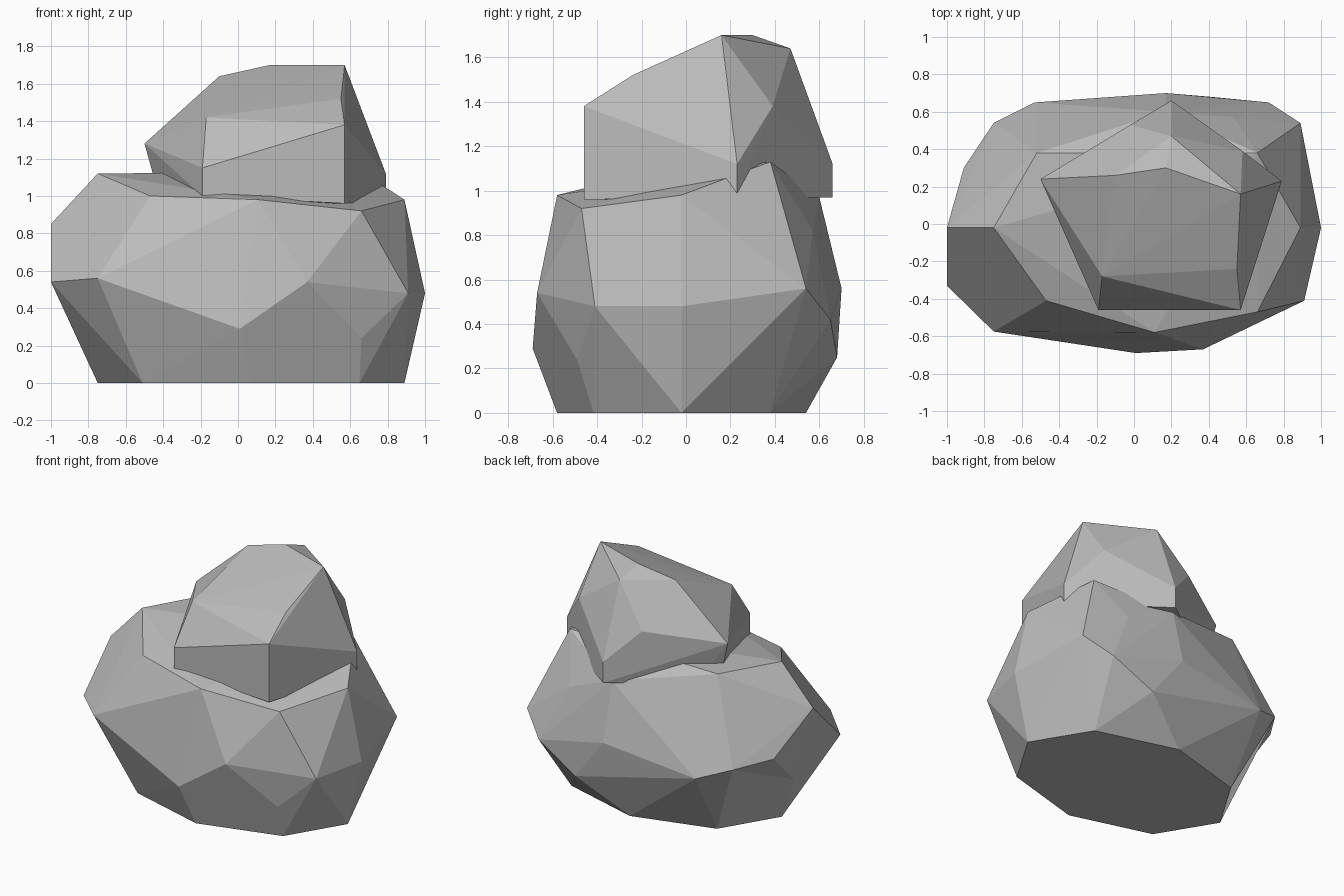
import bpy
import bmesh
from math import cos, sin, radians
from mathutils import Vector

# Remove the default object
default_cube = bpy.data.objects.get("Cube")
if default_cube:
    bpy.data.objects.remove(default_cube, do_unlink=True)


def make_material(name, colour):
    material = bpy.data.materials.new(name)
    material.use_nodes = True
    material.diffuse_color = colour
    shader = material.node_tree.nodes["Principled BSDF"]
    shader.inputs["Base Color"].default_value = colour
    shader.inputs["Roughness"].default_value = 0.9
    return material


def make_rock(name, corners, material, dents=()):
    """Wrap a faceted shell around corner points, then push dents inward."""
    bm = bmesh.new()
    for corner in corners:
        bm.verts.new(corner)
    hull = bmesh.ops.convex_hull(bm, input=list(bm.verts))
    unused = set(hull["geom_interior"]) | set(hull["geom_unused"])
    loose = [v for v in unused if isinstance(v, bmesh.types.BMVert) and v.is_valid]
    bmesh.ops.delete(bm, geom=loose, context="VERTS")

    for bulge, hollow in dents:
        vert = min(bm.verts, key=lambda v: (v.co - Vector(bulge)).length)
        vert.co = hollow

    # Merge triangles lying in one plane into clean facets
    bmesh.ops.dissolve_limit(bm, angle_limit=radians(1),
                             verts=list(bm.verts), edges=list(bm.edges))
    bmesh.ops.recalc_face_normals(bm, faces=list(bm.faces))
    mesh = bpy.data.meshes.new(name)
    bm.to_mesh(mesh)
    bm.free()
    mesh.materials.append(material)
    rock = bpy.data.objects.new(name, mesh)
    bpy.context.collection.objects.link(rock)
    return rock


stone_grey = make_material("stone grey", (0.5, 0.5, 0.5, 1))

# Lower boulder: flat eight-sided foot
foot = [(0.07 + 0.82 * cos(radians(45 * step)),
         -0.02 + 0.56 * sin(radians(45 * step)), 0) for step in range(8)]

# Lower boulder: widest corners, going around from the front
front_belly = [
    (0.01, -0.69, 0.29), (0.37, -0.67, 0.54), (0.66, -0.49, 0.6),
    (0.66, -0.49, 0.24), (0.91, -0.41, 0.48), (1, -0.02, 0.48),
]
back_belly = [
    (0.89, 0.54, 0.56), (0.72, 0.65, 0.42), (0.41, 0.68, 0.25),
    (0.17, 0.7, 0.56), (-0.53, 0.65, 0.47), (-0.75, 0.54, 0.55),
    (-0.91, 0.3, 0.58),
]
right_belly = [
    (-1, -0.33, 0.54), (-1, -0.02, 0.85), (-0.75, -0.575, 0.56),
]

# Lower boulder: shoulder under the upper stone
shoulder = [
    (-0.47, -0.41, 1), (0.11, -0.58, 0.98), (0.66, -0.47, 0.92),
    (0.89, -0.02, 0.98), (0.66, 0.38, 1.13), (0.53, 0.57, 0.82),
    (0.17, 0.6, 0.97), (-0.52, 0.38, 1.12), (-0.75, -0.02, 1.12),
]

# Lower boulder: hollow below the overhanging side
side_bulge = (-0.94, -0.06, 0.27)
side_hollow = (-0.82, -0.06, 0.27)

make_rock("lower_boulder",
          foot + front_belly + back_belly + right_belly + shoulder + [side_bulge],
          stone_grey, dents=[(side_bulge, side_hollow)])

# Upper boulder: underside corners
underside = [
    (-0.19, -0.46, 1), (0.57, -0.46, 0.96), (0.79, 0.23, 0.97),
    (0.2, 0.66, 0.97), (-0.45, 0.22, 1.1), (-0.3, 0.3, 0.97),
]

# Upper boulder: side corners
sides = [
    (-0.19, -0.46, 1.15), (0.57, -0.46, 1.38), (0.79, 0.23, 1.12),
    (0.58, 0.39, 1.38), (0.2, 0.66, 1.12), (-0.02, 0.53, 1.35),
    (-0.5, 0.24, 1.28),
]

# Upper boulder: sloping crown
crown = [
    (-0.17, -0.28, 1.42), (0.1, -0.26, 1.46), (0.55, -0.24, 1.52),
    (0.57, 0.16, 1.7), (0.17, 0.3, 1.7), (0.2, 0.47, 1.64),
    (-0.1, 0.26, 1.64),
]

make_rock("upper_boulder", underside + sides + crown, stone_grey)
